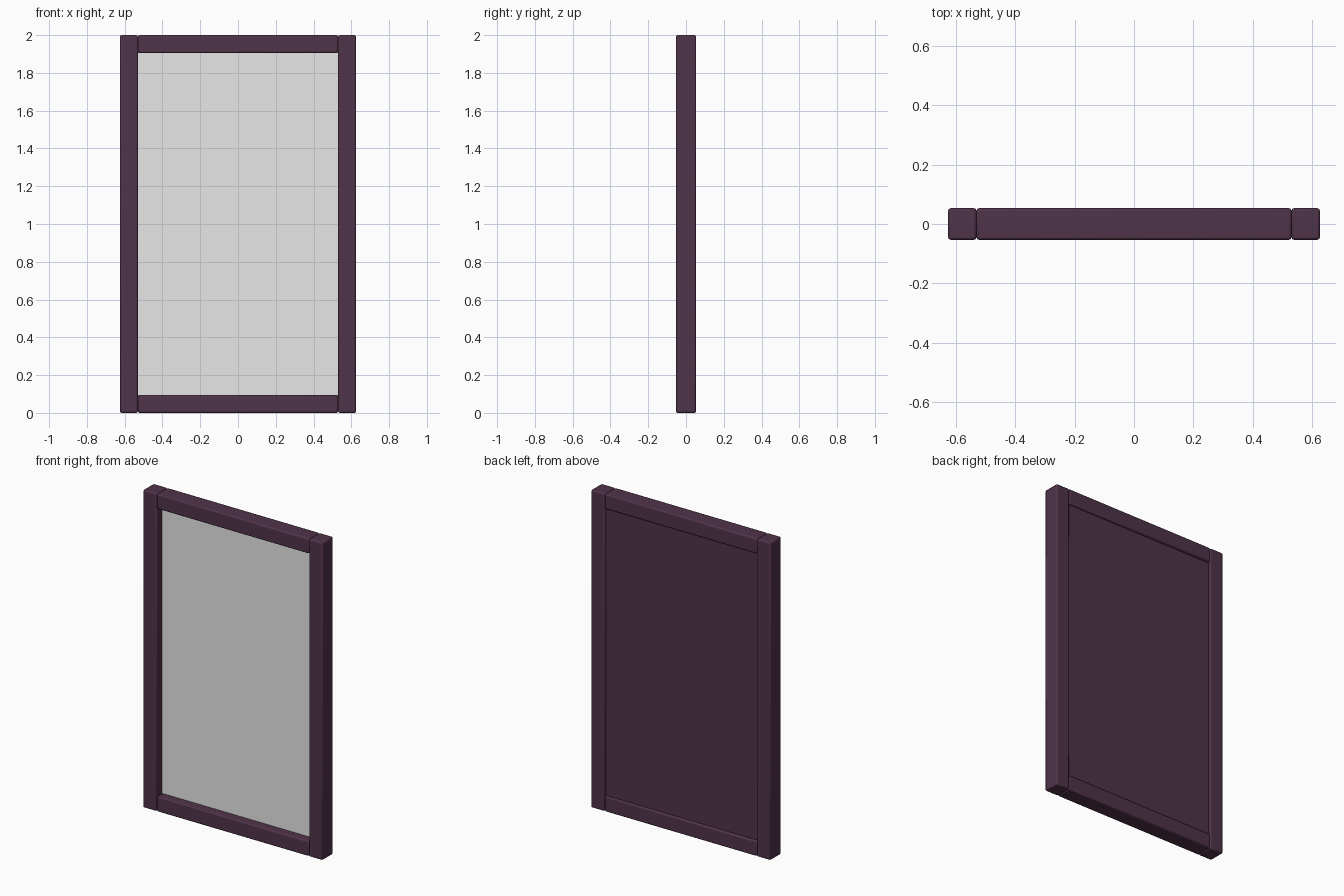
import bpy

cube = bpy.data.objects.get("Cube")
if cube:
    bpy.data.objects.remove(cube, do_unlink=True)


def make_material(name, colour):
    mat = bpy.data.materials.new(name)
    mat.use_nodes = True
    mat.diffuse_color = (*colour, 1)
    bsdf = next(n for n in mat.node_tree.nodes if n.type == 'BSDF_PRINCIPLED')
    bsdf.inputs["Base Color"].default_value = (*colour, 1)
    return mat


wood = make_material("dark plum wood", (0.08, 0.033, 0.067))
silver = make_material("mirror grey", (0.8, 0.8, 0.8))

HALF_WIDTH, HEIGHT, HALF_DEPTH, BAR = 0.625, 2.0, 0.053, 0.095
INNER = HALF_WIDTH - BAR


def box(name, low, high, mat, bevel=0):
    """Box between two corners, with optional rounded edges."""
    centre = [(a + b) / 2 for a, b in zip(low, high)]
    bpy.ops.mesh.primitive_cube_add(size=1, location=centre)
    obj = bpy.context.object
    obj.name = name
    obj.scale = [b - a for a, b in zip(low, high)]
    bpy.ops.object.transform_apply(location=False, rotation=False, scale=True)
    obj.data.materials.append(mat)
    if bevel:
        mod = obj.modifiers.new("Rounded edges", 'BEVEL')
        mod.width = bevel
        mod.segments = 2
        bpy.ops.object.shade_smooth_by_angle()
    return obj


# Upright posts on both sides
for name, side in (("left_post", 1), ("right_post", -1)):
    xs = sorted((side * INNER, side * HALF_WIDTH))
    box(name, (xs[0], -HALF_DEPTH, 0), (xs[1], HALF_DEPTH, HEIGHT), wood, 0.008)

# Top and bottom rails between the posts
for name, base in (("bottom_rail", 0), ("top_rail", HEIGHT - BAR)):
    box(name, (-INNER, -HALF_DEPTH, base), (INNER, HALF_DEPTH, base + BAR), wood, 0.008)

# Backing board, tucked into the frame, with the mirror as its front face
panel = box("mirror_panel", (-INNER - 0.01, 0, BAR - 0.01),
            (INNER + 0.01, 0.037, HEIGHT - BAR + 0.01), wood)
panel.data.materials.append(silver)
for face in panel.data.polygons:
    if face.normal.y < -0.5:
        face.material_index = 1
